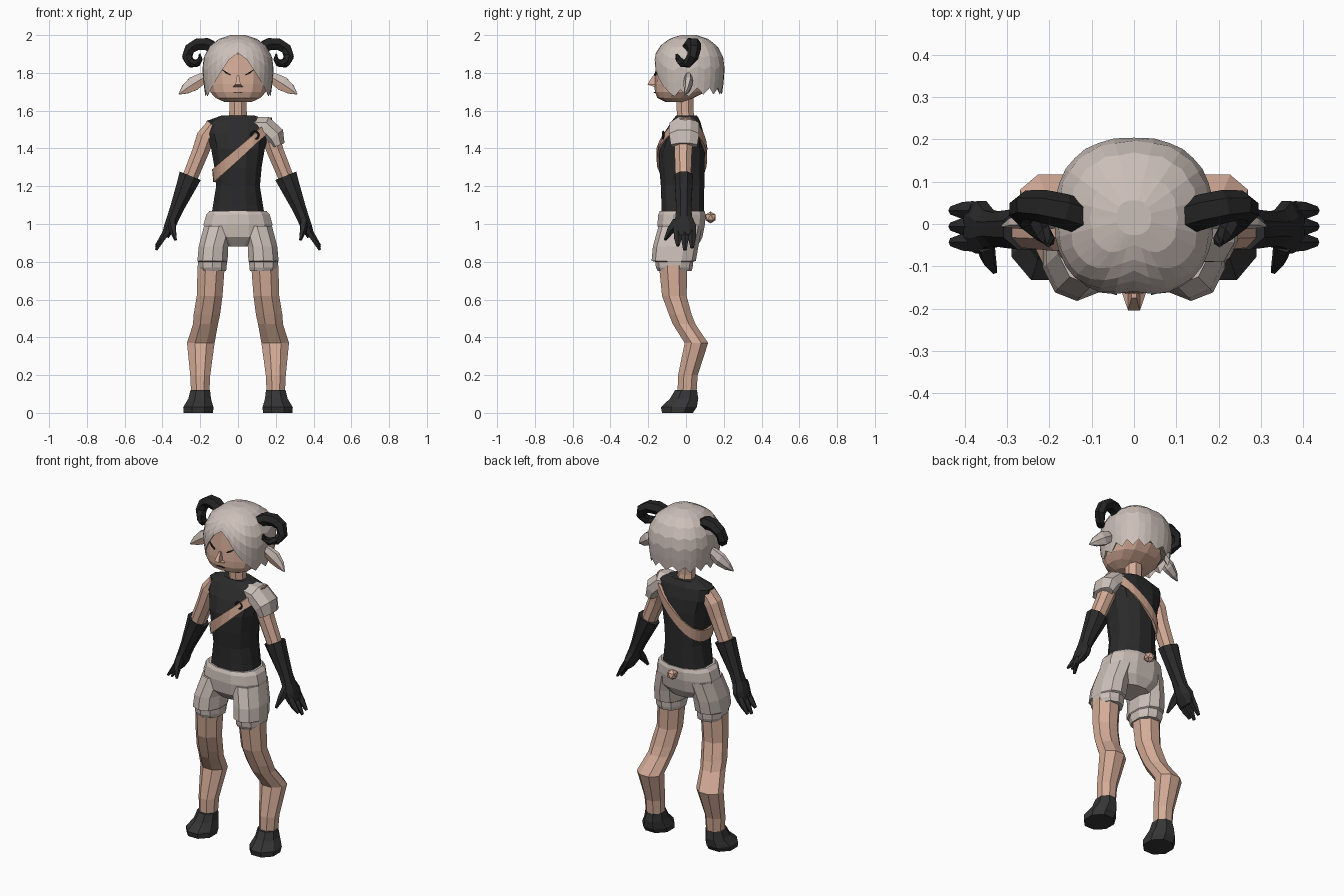
import bpy, bmesh, math
from mathutils import Vector

if "Cube" in bpy.data.objects:
    bpy.data.objects.remove(bpy.data.objects["Cube"])


def material(name, rgb):
    m = bpy.data.materials.new(name)
    m.diffuse_color = (*rgb, 1)
    m.use_nodes = True
    m.node_tree.nodes["Principled BSDF"].inputs["Base Color"].default_value = m.diffuse_color
    return m


SKIN = material("skin", (0.66, 0.41, 0.31))
WOOL = material("pale_wool", (0.60, 0.52, 0.48))
CLOTH = material("black_cloth", (0.024, 0.024, 0.025))
HORN = material("horn", (0.017, 0.017, 0.018))
HOOF = material("hoof", (0.036, 0.036, 0.037))
LEATHER = material("leather", (0.56, 0.34, 0.25))


def finish(name, bm, *mats):
    bmesh.ops.recalc_face_normals(bm, faces=bm.faces)
    me = bpy.data.meshes.new(name)
    bm.to_mesh(me)
    bm.free()
    ob = bpy.data.objects.new(name, me)
    bpy.context.collection.objects.link(ob)
    for m in mats:
        me.materials.append(m)
    return ob


def spow(v, p):
    return math.copysign(abs(v) ** p, v)


def skin_rings(bm, rows, cap=True):
    """Bridge rows of points into a closed tube."""
    rows = [[bm.verts.new(c) for c in r] for r in rows]
    for a, b in zip(rows, rows[1:]):
        for i in range(len(a)):
            j = (i + 1) % len(a)
            bm.faces.new((a[i], a[j], b[j], b[i]))
    if cap:
        bm.faces.new(rows[0])
        bm.faces.new(rows[-1])


def loft(name, rings, n, *mats, s=1, p=1.0, tilt=False):
    """Rings are (x, y, z, half width, half depth); tilt follows the path."""
    bm = bmesh.new()
    ctr = [Vector(r[:3]) for r in rings]
    rows = []
    norm = math.cos(math.pi / n) ** p
    for k, r in enumerate(rings):
        u, v = Vector((1, 0, 0)), Vector((0, 1, 0))
        if tilt:
            t = (ctr[min(k + 1, len(ctr) - 1)] - ctr[max(k - 1, 0)]).normalized()
            v = (v - t * v.dot(t)).normalized()
            u = v.cross(t)
        row = []
        for i in range(n):
            a = 2 * math.pi * (i + 0.5) / n
            c = ctr[k] + u * (r[3] * spow(math.cos(a), p) / norm) + v * (r[4] * spow(math.sin(a), p) / norm)
            row.append((c.x * s, c.y, c.z))
        rows.append(row)
    skin_rings(bm, rows)
    return finish(name, bm, *mats)


def sample(rings, z):
    """Interpolated (centre y, half width, half depth) at height z."""
    for a, b in zip(rings, rings[1:]):
        if a[2] <= z <= b[2]:
            t = (z - a[2]) / (b[2] - a[2])
            return [a[i] + (b[i] - a[i]) * t for i in (1, 3, 4)]
    e = rings[0] if z < rings[0][2] else rings[-1]
    return [e[1], e[3], e[4]]


def front_y(rings, x, z, p):
    cy, rx, ry = sample(rings, z)
    return cy - ry * max(0, 1 - (abs(x) / rx) ** (2 / p)) ** (p / 2)


# Torso and neck
TORSO = [(0, -.018, 1.05, .14, .112), (0, -.018, 1.10, .132, .112), (0, -.018, 1.2, .116, .115),
         (0, -.022, 1.3, .125, .12), (0, -.022, 1.4, .142, .122), (0, -.012, 1.48, .165, .105),
         (0, 0, 1.545, .168, .075), (0, .003, 1.575, .085, .055)]
loft("top", TORSO, 12, CLOTH, p=.85)
loft("neck", [(0, 0, 1.54, .05, .048), (0, -.005, 1.60, .046, .044), (0, -.005, 1.72, .046, .044)], 8, SKIN)

# Diagonal strap around the torso
N, rows = 28, [[], [], [], []]
for i in range(N):
    a = 2 * math.pi * i / N
    x = 0
    for _ in range(12):
        cy, rx, ry = sample(TORSO, min(1.37 + .95 * x, 1.53))
        x = .5 * x + .5 * rx * spow(math.cos(a), .85)
    for k, (off, dz) in enumerate(((0, -.034), (.013, -.034), (.013, .034), (0, .034))):
        z = 1.37 + .95 * x + dz
        cy, rx, ry = sample(TORSO, min(z, 1.53))
        rows[k].append(((rx + off) * spow(math.cos(a), .85), cy + (ry + off) * spow(math.sin(a), .85), z))
bm = bmesh.new()
skin_rings(bm, rows + [rows[0]], cap=False)
bmesh.ops.remove_doubles(bm, verts=bm.verts, dist=1e-5)
finish("strap", bm, LEATHER)
bpy.ops.mesh.primitive_torus_add(location=(.09, front_y(TORSO, .09, 1.47, .85) - .012, 1.47),
                                 rotation=(math.pi / 2, 0, 0), major_radius=.02, minor_radius=.006,
                                 major_segments=10, minor_segments=4)
bpy.context.object.name = "strap_ring"
bpy.context.object.data.materials.append(HORN)

# Shoulder pad on one side
loft("shoulder_pad", [(.075, -.01, 1.52, .045, .06), (.14, -.01, 1.515, .056, .078),
                      (.193, -.01, 1.465, .056, .08), (.213, -.01, 1.415, .036, .07)], 8, WOOL, tilt=True)

# Shorts
loft("shorts_hips", [(0, -.02, .88, .09, .08), (0, -.028, .93, .175, .115), (0, -.025, 1.0, .182, .126),
                     (0, -.022, 1.05, .168, .125), (0, -.02, 1.07, .15, .118)], 12, WOOL, p=.85)
for s, side in ((1, "left"), (-1, "right")):
    loft("shorts_leg_" + side, [(.133, -.06, .75, .07, .085), (.136, -.062, .77, .076, .093), (.136, -.062, .80, .077, .096),
                                (.135, -.065, .805, .08, .112), (.13, -.055, .88, .078, .115),
                                (.1, -.03, .99, .08, .11)], 10, WOOL, s=s, p=.9)

    # Backward-bent legs with hooves
    loft("leg_" + side, [(.2, .005, .10, .048, .05), (.2, .01, .2, .053, .052), (.197, .055, .37, .073, .062),
                         (.172, -.01, .47, .066, .06), (.165, -.03, .52, .07, .06), (.15, -.062, .62, .068, .065),
                         (.142, -.068, .78, .072, .075)], 8, SKIN, s=s)
    loft("hoof_" + side, [(.21, -.045, 0, .078, .082), (.21, -.038, .03, .08, .095), (.203, -.01, .075, .06, .075),
                          (.2, 0, .12, .052, .058)], 8, HOOF, s=s)

    # Arms, gloves and fingers
    loft("arm_" + side, [(.13, -.01, 1.52, .04, .05), (.172, -.012, 1.46, .048, .052), (.20, -.015, 1.38, .044, .046),
                         (.265, -.015, 1.22, .04, .04)], 8, SKIN, s=s, tilt=True)
    loft("glove_" + side, [(.253, -.012, 1.255, .06, .048), (.275, -.012, 1.2, .052, .046), (.325, -.012, 1.08, .036, .04),
                           (.345, -.012, 1.03, .032, .045), (.362, -.008, .985, .03, .062),
                           (.385, -.006, .935, .02, .055)], 8, CLOTH, s=s, tilt=True)
    for i, (y, tip) in enumerate(((-.043, .885), (-.006, .862), (.032, .875))):
        loft(f"finger_{i}_{side}", [(.375, y, .96, .017, .019), (.402, y, .92, .014, .017),
                                    (.433, y, tip, .006, .008)], 5, CLOTH, s=s, tilt=True)
    loft("thumb_" + side, [(.352, -.045, 1.01, .02, .025), (.345, -.08, .97, .016, .018),
                           (.33, -.112, .915, .006, .006)], 5, CLOTH, s=s, tilt=True)

    # Ears, inner lower face bare
    ear = loft("ear_" + side, [(.15, .01, 1.79, .015, .01), (.19, .012, 1.77, .03, .02), (.235, .012, 1.743, .038, .022),
                               (.28, .005, 1.712, .025, .014), (.312, -.005, 1.688, .003, .003)],
               6, WOOL, SKIN, s=s, tilt=True)
    for f in ear.data.polygons:
        f.material_index = int(f.normal.y < -.3 and f.normal.z < .1)

    # Curled horns
    loft("horn_" + side, [(.12, .015, 1.93, .03, .035), (.165, .03, 1.952, .032, .036), (.215, .042, 1.952, .03, .034),
                          (.255, .045, 1.928, .028, .03), (.27, .035, 1.885, .025, .027), (.25, .01, 1.852, .022, .024),
                          (.217, -.02, 1.85, .017, .02), (.2, -.04, 1.872, .012, .014),
                          (.203, -.05, 1.90, .004, .005)], 6, HORN, s=s, tilt=True)

# Head
HEAD = [(0, -.06, 1.645, .07, .045), (0, -.055, 1.668, .12, .095), (0, -.03, 1.70, .148, .132),
        (0, -.012, 1.74, .16, .152), (0, 0, 1.80, .165, .16), (0, .005, 1.90, .16, .155), (0, .01, 1.96, .1, .1)]
loft("head", HEAD, 14, SKIN, p=.85)
loft("nose", [(0, -.15, 1.725, .028, .014), (0, -.176, 1.738, .014, .029), (0, -.163, 1.785, .006, .012)], 4, SKIN)


def stroke(name, ends, mat):
    """Thin dark plate on the face; ends are (x, z, half height)."""
    bm = bmesh.new()
    rows = []
    for x, z, h in ends:
        y = front_y(HEAD, x, z, .85) - .006
        rows.append([(x, y - .004, z - h), (x, y - .004, z + h), (x, y + .004, z + h), (x, y + .004, z - h)])
    skin_rings(bm, rows)
    finish(name, bm, mat)


for s, side in ((1, "left"), (-1, "right")):
    stroke("eye_" + side, [(s * .04, 1.79, .003), (s * .065, 1.802, .005), (s * .09, 1.822, .002)], HORN)
stroke("mouth", [(-.025, 1.694, .001), (0, 1.698, .002), (.025, 1.694, .001)], HORN)

# Hair cap with parted fringe and jagged hem
PROFILE = [(1.64, .9), (1.70, .95), (1.76, .99), (1.84, 1.02), (1.90, .95), (1.95, .78), (1.985, .5), (2.0, .22)]


def hair_scale(z):
    for (z0, a), (z1, b) in zip(PROFILE, PROFILE[1:]):
        if z <= z1:
            return a + (b - a) * (z - z0) / (z1 - z0)
    return PROFILE[-1][1]


N = 32


def hair_point(i, z, k=1.0):
    a = 2 * math.pi * i / N
    f = hair_scale(z) * k
    return (.186 * f * spow(math.cos(a), .85), .015 + .187 * f * spow(math.sin(a), .85), z)


def hem(i):
    x, y = hair_point(i, 1.84)[:2]
    jag = .022 * (i % 2)
    if y < -.07:
        return max(1.655 + jag, 1.905 - 1.5 * max(0, abs(x) - .025))
    return (1.675 if y < .02 else 1.685) + jag * 1.6


rows = []
for t, k in ((.12, .86), (0, 1), (.2, 1), (.42, 1), (.62, 1), (.8, 1), (.93, 1), (1, 1)):
    rows.append([hair_point(i, hem(i) + (2.0 - hem(i)) * t, k) for i in range(N)])
bm = bmesh.new()
skin_rings(bm, rows)
finish("hair", bm, WOOL)

# Tail
loft("tail_stem", [(0, .08, 1.035, .016, .016), (0, .13, 1.035, .014, .014)], 6, SKIN, tilt=False)
bm = bmesh.new()
bmesh.ops.create_icosphere(bm, subdivisions=1, radius=.032)
bmesh.ops.translate(bm, verts=bm.verts, vec=(0, .13, 1.035))
finish("tail_tip", bm, SKIN)
